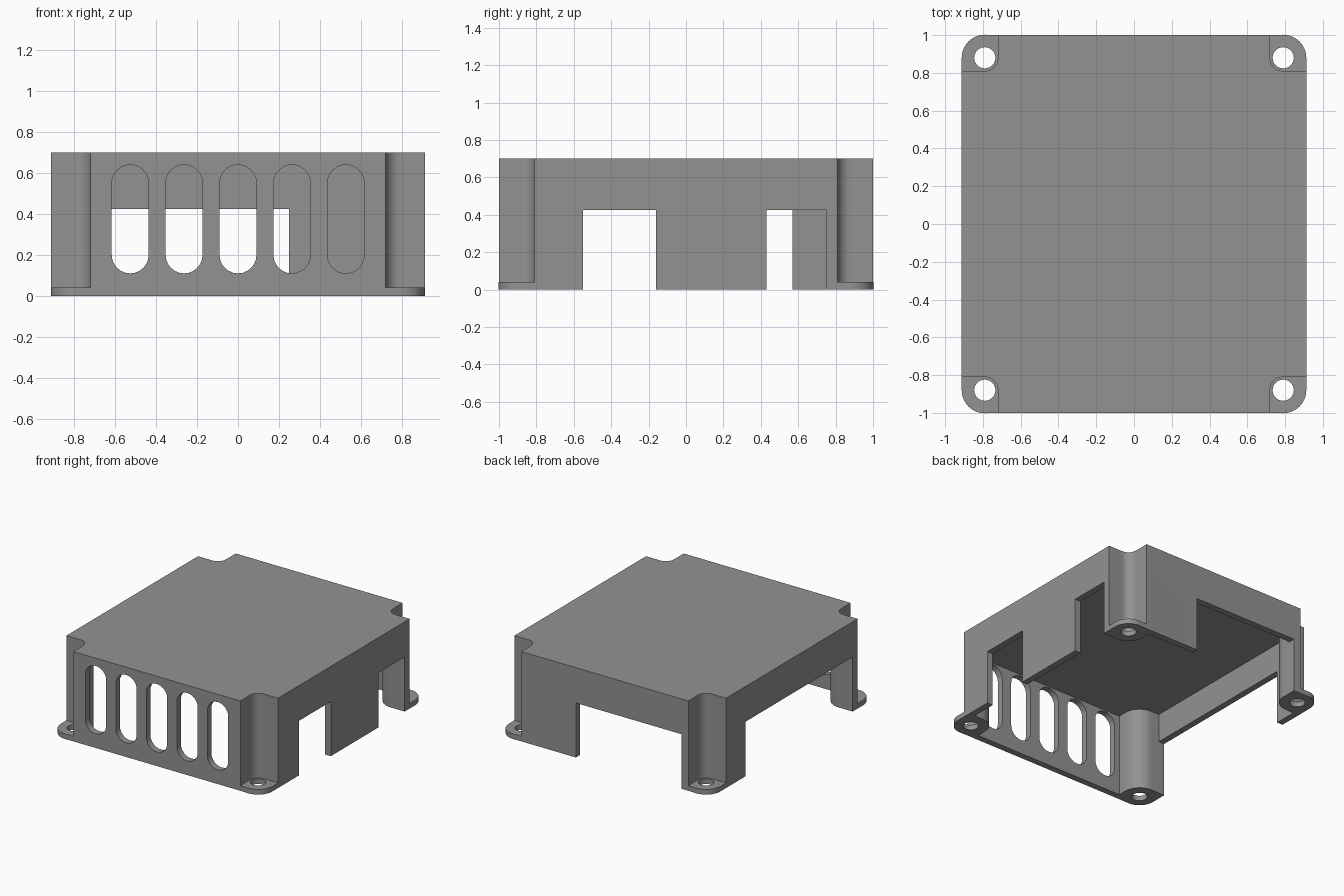
import bpy, bmesh, math

if "Cube" in bpy.data.objects:
    bpy.data.objects.remove(bpy.data.objects["Cube"])

X, Y, H = 0.912, 1.0, 0.70       # half width, half depth, height
T, ROOF = 0.05, 0.05             # wall and roof thickness
HX, HY = 0.79, 0.88              # screw hole centre
R_NOTCH, BOSS, R_HOLE = 0.07, 0.06, 0.056
FLANGE = 0.04
QUADS = [(1, 1), (-1, 1), (-1, -1), (1, -1)]

grey = bpy.data.materials.new("grey_plastic")
grey.diffuse_color = (0.29, 0.29, 0.29, 1)
grey.use_nodes = True
grey.node_tree.nodes["Principled BSDF"].inputs["Base Color"].default_value = grey.diffuse_color


def arc(cx, cy, r, a0, a1, n=12):
    return [(cx + r * math.cos(math.radians(a0 + (a1 - a0) * i / n)),
             cy + r * math.sin(math.radians(a0 + (a1 - a0) * i / n))) for i in range(n + 1)]


def prism(name, pts, lo, hi, axis="z"):
    """Extrude a 2D outline from lo to hi along z, or along y for an (x, z) outline."""
    place = (lambda p, d: (p[0], p[1], d)) if axis == "z" else (lambda p, d: (p[0], d, p[1]))
    bm = bmesh.new()
    a = [bm.verts.new(place(p, lo)) for p in pts]
    b = [bm.verts.new(place(p, hi)) for p in pts]
    bm.faces.new(a)
    bm.faces.new(b)
    for i in range(len(pts)):
        j = (i + 1) % len(pts)
        bm.faces.new((a[i], a[j], b[j], b[i]))
    bmesh.ops.recalc_face_normals(bm, faces=bm.faces)
    me = bpy.data.meshes.new(name)
    bm.to_mesh(me)
    bm.free()
    me.materials.append(grey)
    ob = bpy.data.objects.new(name, me)
    bpy.context.collection.objects.link(ob)
    return ob


def box(name, x0, x1, y0, y1, z0, z1):
    return prism(name, [(x0, y0), (x1, y0), (x1, y1), (x0, y1)], z0, z1)


def combine(target, tool, op):
    mod = target.modifiers.new(op, "BOOLEAN")
    mod.operation, mod.solver, mod.object = op, "EXACT", tool
    bpy.context.view_layer.objects.active = target
    bpy.ops.object.modifier_apply(modifier=mod.name)
    bpy.data.objects.remove(tool)


def four_way(quadrant):
    """Mirror a corner outline to all four corners, keeping one winding."""
    pts = []
    for sx, sy in QUADS:
        q = [(sx * x, sy * y) for x, y in quadrant]
        pts += q if sx * sy > 0 else q[::-1]
    return pts


def notched(x, y, r):
    return four_way([(x, HY - r)] + arc(HX, HY, r, 270, 180) + [(HX - r, y)])


# Hollow cover with a notch at each corner, open underneath
cover = prism("enclosure_cover", notched(X, Y, R_NOTCH), 0, H)
combine(cover, prism("cavity", notched(X - T, Y - T, R_NOTCH + BOSS), -0.1, H - ROOF), "DIFFERENCE")

# Screw flanges with rounded outer corners
for sx, sy in QUADS:
    outline = [(0.70, 0.79), (X, 0.79)] + arc(HX, HY, X - HX, 0, 90) + [(0.70, Y)]
    combine(cover, prism("flange", [(sx * x, sy * y) for x, y in outline], 0, FLANGE), "UNION")
    hole = arc(sx * HX, sy * HY, R_HOLE, 0, 360, 32)[:-1]
    combine(cover, prism("screw_hole", hole, -0.1, FLANGE + 0.1), "DIFFERENCE")

# Port openings: two on the right, one on the left, one at the back
for x0, x1, y0, y1 in [(0.8, 1.1, -0.55, -0.16), (0.8, 1.1, 0.43, 0.75),
                       (-1.1, -0.8, -0.75, 0.57), (-0.66, 0.25, 0.9, 1.1)]:
    combine(cover, box("port", x0, x1, y0, y1, -0.1, 0.425), "DIFFERENCE")

# Row of rounded vent slots in the front wall
for i in range(-2, 3):
    cx = 0.263 * i
    slot = arc(cx, 0.55, 0.09, 0, 180) + arc(cx, 0.20, 0.09, 180, 360)
    combine(cover, prism("vent_slot", slot, -1.1, -0.9, "y"), "DIFFERENCE")

# Smooth the round parts, keep the edges sharp
bpy.ops.object.select_all(action="DESELECT")
cover.select_set(True)
bpy.context.view_layer.objects.active = cover
bpy.ops.object.shade_smooth_by_angle(angle=math.radians(30))
